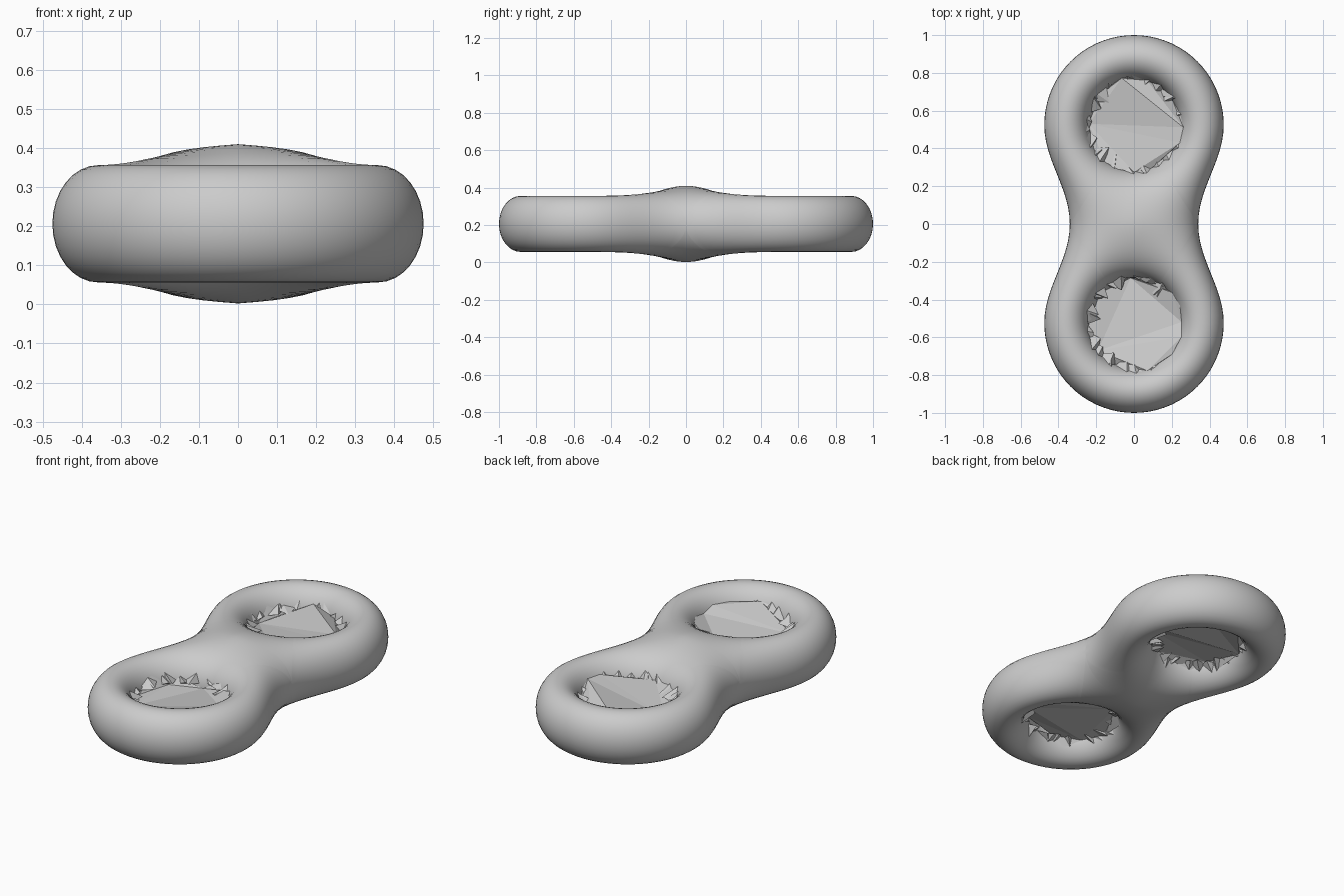
import bpy, bmesh, math, random
from mathutils import Vector

if "Cube" in bpy.data.objects:
    bpy.data.objects.remove(bpy.data.objects["Cube"])

MID = 0.206      # height of the symmetry plane
C = 0.525        # distance of each hole centre from the middle
R_IN, R_OUT = 0.24, 0.475
HALF = 0.15      # half height of the ring tubes
TUBE = R_OUT - R_IN


def new_object(name, bm):
    mesh = bpy.data.meshes.new(name)
    bm.to_mesh(mesh)
    bm.free()
    ob = bpy.data.objects.new(name, mesh)
    bpy.context.collection.objects.link(ob)
    return ob


def half_width(y):
    return 0.4075 - 0.0675 * math.cos(math.pi * y / C)


def height(x, y):
    r = math.hypot(x, y - C)
    d_out = max(0, R_OUT - r if y > C else half_width(y) - x)
    # soft minimum of the distances to both holes rounds the middle
    d1, d2 = r - R_IN, math.hypot(x, y + C) - R_IN
    d_in = max(0, d1 - math.log(1 + math.exp(-20 * (d2 - d1))) / 20)
    # elliptical section that grows taller where the body is wider
    w = d_in + d_out
    return HALF * math.sqrt(4 * d_in * d_out) / w * (w / TUBE) ** 0.345


# Figure-eight body: one octant of spokes from hole to outline, mirrored
N = 16
ends = [(half_width(0) * math.sin(math.pi / 2 * j / 12), 0) for j in range(12)]
ends += [(half_width(C * j / 12), C * j / 12) for j in range(12)]
ends += [(R_OUT * math.cos(math.pi / 2 * j / 18), C + R_OUT * math.sin(math.pi / 2 * j / 18))
         for j in range(19)]
bm = bmesh.new()
rows = []
for ex, ey in ends:
    spoke = Vector((ex, ey - C))
    start = spoke.normalized() * R_IN
    row = []
    for k in range(N + 1):
        p = start.lerp(spoke, (1 - math.cos(math.pi * k / N)) / 2)
        x, y = max(0, p.x), max(0, p.y + C)
        on_edge = k == 0 or (k == N and (ey > 0 or ex > half_width(0) - 1e-4))
        row.append(bm.verts.new((x, y, 0 if on_edge else height(x, y))))
    rows.append(row)
for a, b in zip(rows, rows[1:]):
    for k in range(N):
        bm.faces.new((a[k], a[k + 1], b[k + 1], b[k]))
for i in range(3):
    dup = bmesh.ops.duplicate(bm, geom=bm.verts[:] + bm.edges[:] + bm.faces[:])["geom"]
    for v in dup:
        if isinstance(v, bmesh.types.BMVert):
            v.co[i] *= -1
bmesh.ops.remove_doubles(bm, verts=bm.verts, dist=1e-4)
bmesh.ops.recalc_face_normals(bm, faces=bm.faces)
body = new_object("figure_eight_body", bm)
body.location.z = MID
for poly in body.data.polygons:
    poly.use_smooth = True


# Jagged membranes closing the two holes, spanned between points on the hole wall
def wall_point(angle, z, inset=0.0):
    r = R_IN + TUBE / 2 * (1 - math.sqrt(1 - (z / HALF) ** 2)) - inset
    return Vector((r * math.cos(angle), r * math.sin(angle), z))


def fill_sheet(bm, ring, rng, flip):
    # split the ring by random chords into large crumpled triangles
    if len(ring) < 3:
        return
    mid = max(1, min(len(ring) - 2, round((len(ring) - 1) * rng.uniform(0.3, 0.7))))
    tri = (ring[0], ring[mid], ring[-1])
    bm.faces.new(tri[::-1] if flip else tri)
    fill_sheet(bm, ring[:mid + 1], rng, flip)
    fill_sheet(bm, ring[mid:], rng, flip)


def membrane(name, y, seed):
    rng = random.Random(seed)
    bm = bmesh.new()
    for side in (1, -1):
        ring = [bm.verts.new(wall_point(2 * math.pi * (k + rng.uniform(-0.3, 0.3)) / 20,
                                        side * rng.uniform(0.0, 0.09)))
                for k in range(20)]
        fill_sheet(bm, ring, rng, side < 0)
        # irregular teeth around the rim
        for k in range(26):
            a = 2 * math.pi * (k + rng.random()) / 26
            w = rng.uniform(0.1, 0.24)
            z = side * rng.uniform(0.02, 0.05)
            p = [bm.verts.new(q) for q in (
                wall_point(a - w, z), wall_point(a + w, z),
                wall_point(a + rng.uniform(-w, w), side * rng.uniform(0.06, 0.095)),
                wall_point(a, side * 0.045, rng.uniform(0.01, 0.07)))]
            teeth = [bm.faces.new([p[i] for i in f])
                     for f in ((0, 1, 2), (0, 3, 1), (1, 3, 2), (2, 3, 0))]
            bmesh.ops.recalc_face_normals(bm, faces=teeth)
    new_object(name, bm).location = (0, y, MID)


membrane("front_hole_membrane", -C, 5)
membrane("back_hole_membrane", C, 8)
